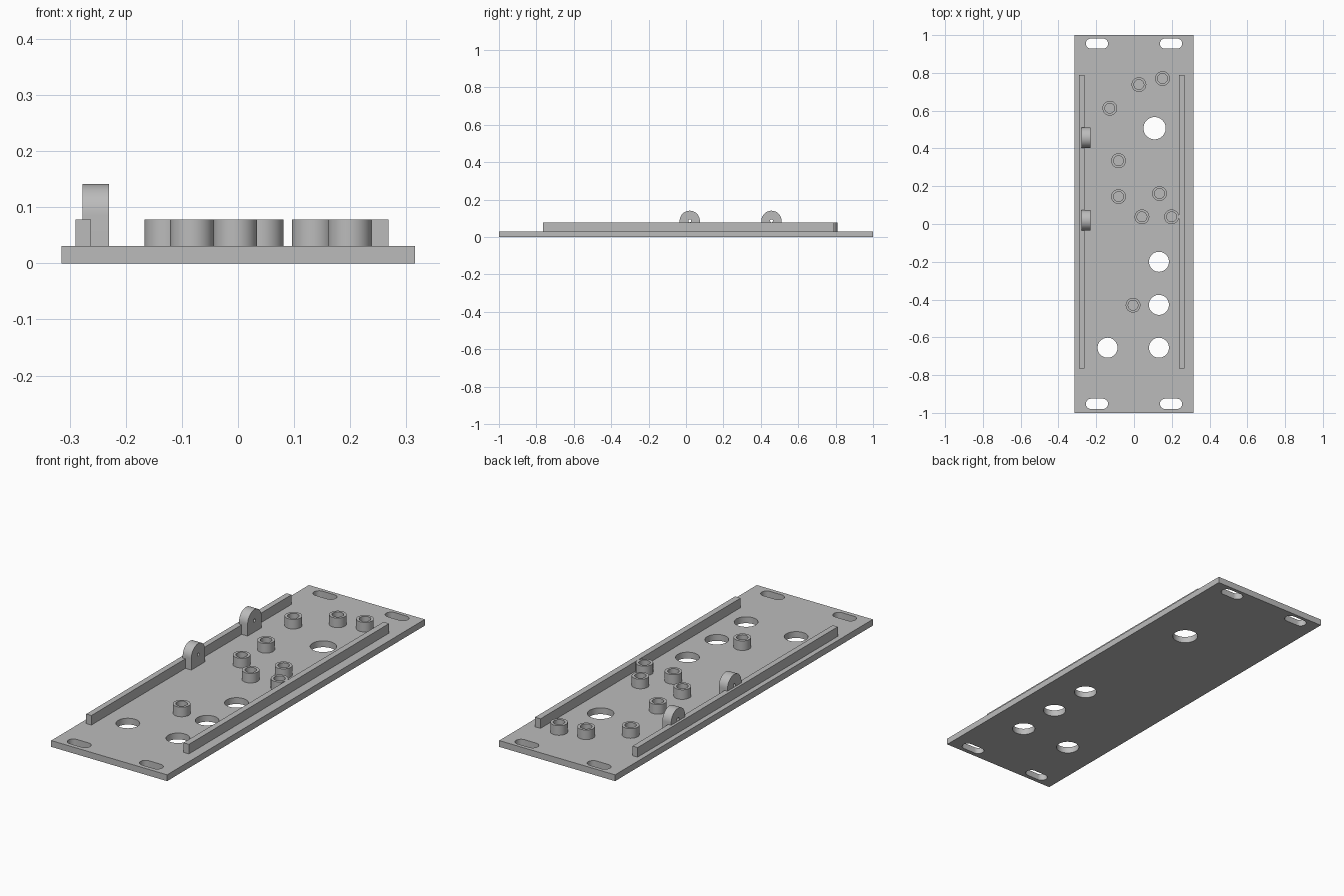
import bpy, bmesh
from math import cos, sin, pi, radians
from mathutils import Matrix, Vector

if "Cube" in bpy.data.objects:
    bpy.data.objects.remove(bpy.data.objects["Cube"], do_unlink=True)

PLATE_TOP = 0.031
BOSS_TOP = 0.078
SINK = 0.004

grey = bpy.data.materials.new("plain grey")
grey.use_nodes = True
colour = (0.5, 0.5, 0.5, 1)
grey.diffuse_color = colour
grey.node_tree.nodes["Principled BSDF"].inputs["Base Color"].default_value = colour


def arc(x, y, r, start=0, end=2 * pi, n=40, closed=True):
    steps = n if closed else n - 1
    return [(x + r * cos(start + (end - start) * i / steps),
             y + r * sin(start + (end - start) * i / steps)) for i in range(n)]


def slot(x, y, half_straight, r):
    return (arc(x + half_straight, y, r, -pi / 2, pi / 2, 16, False)
            + arc(x - half_straight, y, r, pi / 2, 3 * pi / 2, 16, False))


def rectangle(x0, x1, y0, y1):
    return [(x0, y0), (x1, y0), (x1, y1), (x0, y1)]


def extrude_profile(name, loops, low, high, matrix=Matrix()):
    """Fill the outer loop minus the inner loops, extruded from low to high."""
    curve = bpy.data.curves.new(name + " outline", 'CURVE')
    curve.dimensions = '2D'
    curve.fill_mode = 'BOTH'
    curve.extrude = (high - low) / 2
    for loop in loops:
        spline = curve.splines.new('POLY')
        spline.points.add(len(loop) - 1)
        for point, (x, y) in zip(spline.points, loop):
            point.co = (x, y, 0, 1)
        spline.use_cyclic_u = True
    helper = bpy.data.objects.new(name + " outline", curve)
    bpy.context.collection.objects.link(helper)
    depsgraph = bpy.context.evaluated_depsgraph_get()
    mesh = bpy.data.meshes.new_from_object(helper.evaluated_get(depsgraph))
    bpy.data.objects.remove(helper, do_unlink=True)
    bpy.data.curves.remove(curve)

    bm = bmesh.new()
    bm.from_mesh(mesh)
    bmesh.ops.remove_doubles(bm, verts=bm.verts, dist=1e-5)
    bmesh.ops.translate(bm, verts=bm.verts, vec=Vector((0, 0, (low + high) / 2)))
    bmesh.ops.transform(bm, matrix=matrix, verts=bm.verts)
    bmesh.ops.recalc_face_normals(bm, faces=bm.faces)
    for face in bm.faces:
        face.smooth = True
        face.material_index = 0
    bm.to_mesh(mesh)
    bm.free()
    mesh.set_sharp_from_angle(angle=radians(30))
    mesh.name = name
    mesh.materials.clear()
    mesh.materials.append(grey)
    obj = bpy.data.objects.new(name, mesh)
    bpy.context.collection.objects.link(obj)
    return obj


# Base plate with corner slots and round through holes
holes = [(0.109, 0.507, 0.059), (0.132, -0.2, 0.053), (0.132, -0.428, 0.053),
         (0.132, -0.655, 0.053), (-0.14, -0.655, 0.053)]
outline = [rectangle(-0.315, 0.315, -1, 1)]
outline += [slot(x, y, 0.032, 0.027) for x in (-0.196, 0.196) for y in (-0.952, 0.955)]
outline += [arc(*hole) for hole in holes]
extrude_profile("base_plate", outline, 0, PLATE_TOP)

# Long side rails
for name, x0, x1 in (("right_rail", -0.29, -0.262), ("left_rail", 0.238, 0.268)):
    extrude_profile(name, [rectangle(x0, x1, -0.764, 0.79)], PLATE_TOP - SINK, BOSS_TOP)

# Hollow mounting bosses
bosses = [(-0.128, 0.613), (0.026, 0.738), (0.151, 0.77), (-0.082, 0.335), (-0.082, 0.145),
          (0.135, 0.161), (0.042, 0.038), (0.199, 0.038), (-0.005, -0.43)]
for i, (x, y) in enumerate(bosses, 1):
    extrude_profile(f"boss_{i}", [arc(x, y, 0.039), arc(x, y, 0.026)],
                    PLATE_TOP - SINK, BOSS_TOP)

# Round-topped lugs with a small pin hole, standing across the right rail
upright = Matrix(((0, 0, 1, 0), (1, 0, 0, 0), (0, 1, 0, 0), (0, 0, 0, 1)))
for name, y in (("front_lug", 0.02), ("back_lug", 0.457)):
    profile = arc(y, 0.087, 0.054, 0, pi, 24, False)
    profile += [(y - 0.054, PLATE_TOP - SINK), (y + 0.054, PLATE_TOP - SINK)]
    extrude_profile(name, [profile, arc(y, 0.087, 0.008, n=20)], -0.277, -0.23, upright)
